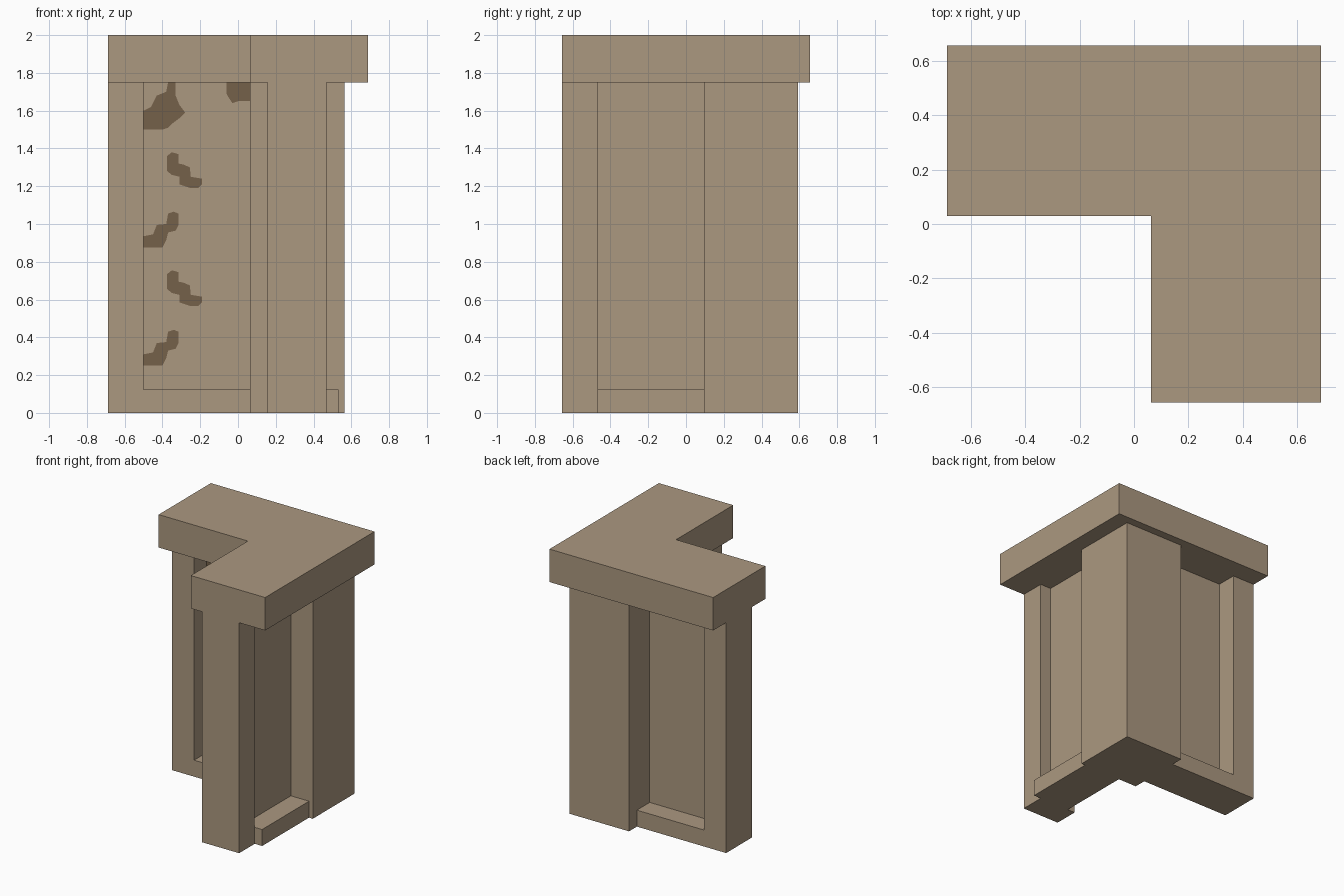
import bpy, bmesh

if "Cube" in bpy.data.objects:
    bpy.data.objects.remove(bpy.data.objects["Cube"])

def material(name, rgb):
    m = bpy.data.materials.new(name)
    m.diffuse_color = (*rgb, 1)
    m.use_nodes = True
    m.node_tree.nodes["Principled BSDF"].inputs["Base Color"].default_value = m.diffuse_color
    return m

STONE = material("tan_stone", (0.407, 0.314, 0.216))
STAIN = material("dark_brown_stain", (0.178, 0.120, 0.067))

def extrude(name, points, vec, mat):
    """Solid made by sweeping a flat outline along vec."""
    bm = bmesh.new()
    face = bm.faces.new([bm.verts.new(p) for p in points])
    ext = bmesh.ops.extrude_face_region(bm, geom=[face])
    verts = [g for g in ext["geom"] if isinstance(g, bmesh.types.BMVert)]
    bmesh.ops.translate(bm, verts=verts, vec=vec)
    bmesh.ops.recalc_face_normals(bm, faces=bm.faces)
    me = bpy.data.meshes.new(name)
    bm.to_mesh(me)
    bm.free()
    me.materials.append(mat)
    ob = bpy.data.objects.new(name, me)
    bpy.context.collection.objects.link(ob)
    return ob

def box(name, x0, x1, y0, y1, z0, z1):
    pts = [(x0, y0, z0), (x1, y0, z0), (x1, y1, z0), (x0, y1, z0)]
    return extrude(name, pts, (0, 0, z1 - z0), STONE)

TOP = 1.75      # underside of the cap
BASE = 0.125    # height of the sills

# L-shaped cap
L = [(-0.6875, 0.03), (0.0625, 0.03), (0.0625, -0.656), (0.6875, -0.656),
     (0.6875, 0.656), (-0.6875, 0.656)]
extrude("cap", [(x, y, TOP) for x, y in L], (0, 0, 0.25), STONE)

# Corner column and the two end posts
box("corner_column", 0.0625, 0.5625, 0.094, 0.594, 0, TOP)
box("left_post", -0.6875, -0.5, 0.1875, 0.5, 0, TOP)
box("front_post", 0.156, 0.469, -0.656, -0.469, 0, TOP)

# Sills and thin panels between the posts
box("left_sill", -0.5, 0.0625, 0.1875, 0.5, 0, BASE)
box("right_sill", 0.219, 0.531, -0.469, 0.094, 0, BASE)
box("left_panel", -0.5, 0.0625, 0.340, 0.346, BASE, TOP)
box("right_panel", 0.372, 0.378, -0.469, 0.094, BASE, TOP)

# Dark stains on the front of the left panel
large = [(-.5, 1.5), (-.4, 1.5), (-.37, 1.51), (-.35, 1.53), (-.31, 1.56),
         (-.28, 1.59), (-.31, 1.63), (-.33, 1.68), (-.33, 1.75), (-.37, 1.75),
         (-.38, 1.70), (-.43, 1.68), (-.46, 1.62), (-.5, 1.6)]
corner = [(.0625, 1.65), (0, 1.65), (-.03, 1.64), (-.05, 1.67), (-.06, 1.69),
          (-.06, 1.75), (.0625, 1.75)]
rising = [(-.5, 0), (-.4, 0), (-.38, .04), (-.37, .08), (-.33, .09),
          (-.315, .12), (-.315, .18), (-.34, .19), (-.37, .18), (-.38, .125),
          (-.43, .12), (-.45, .07), (-.5, .06)]
falling = [(-.21, 0), (-.19, .02), (-.19, .05), (-.25, .06), (-.255, .11),
           (-.29, .125), (-.315, .13), (-.315, .18), (-.35, .19), (-.375, .17),
           (-.375, .09), (-.35, .07), (-.31, .06), (-.31, .02), (-.28, .01), (-.25, 0)]
for name, outline, z in (("large_stain", large, 0), ("corner_stain", corner, 0),
                         ("rising_stain_low", rising, 0.25),
                         ("rising_stain_high", rising, 0.875),
                         ("falling_stain_low", falling, 0.565),
                         ("falling_stain_high", falling, 1.19)):
    extrude(name, [(x, 0.340, h + z) for x, h in outline], (0, -0.003, 0), STAIN)
